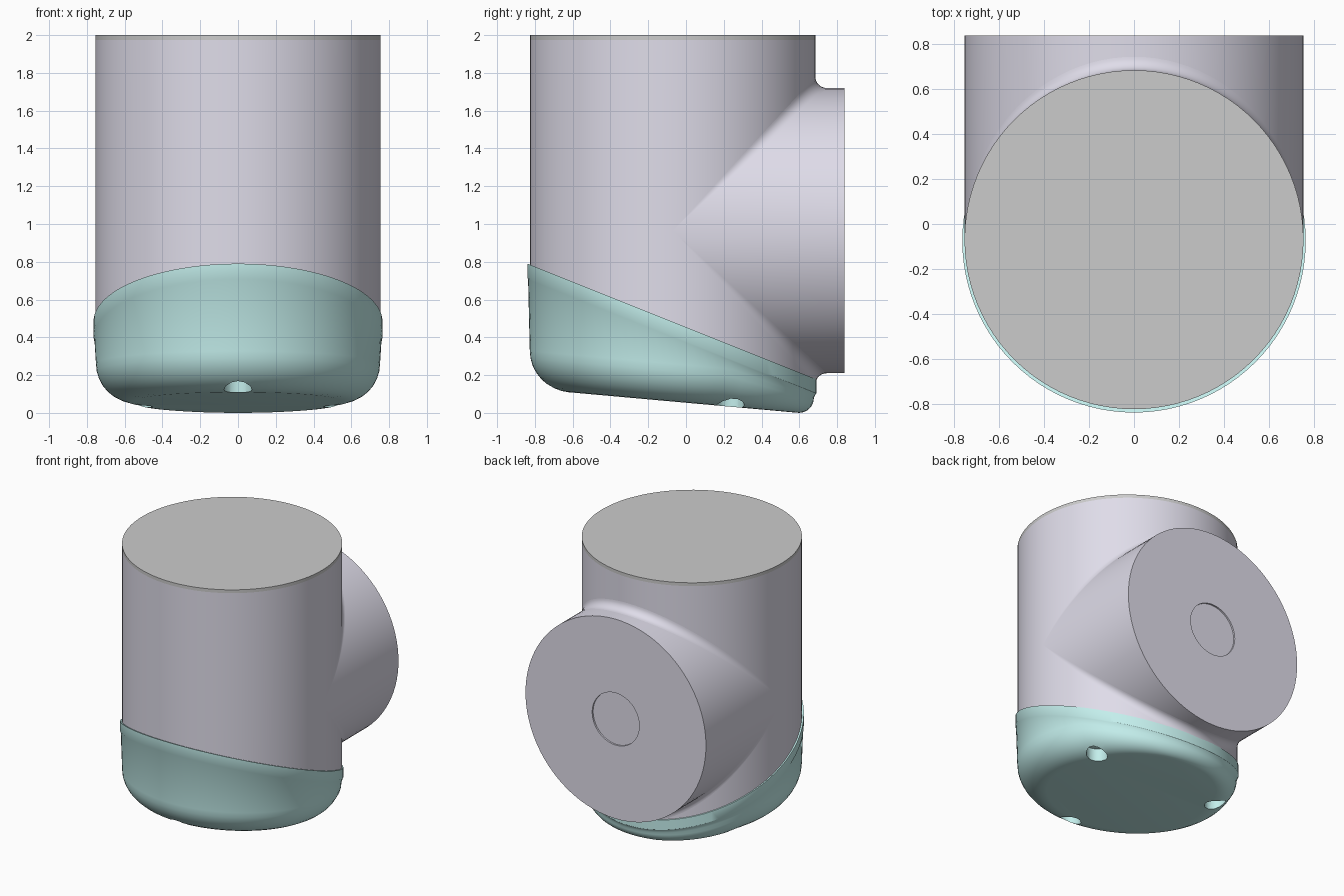
import bpy, bmesh, math
from mathutils import Vector

if "Cube" in bpy.data.objects:
    bpy.data.objects.remove(bpy.data.objects["Cube"])

N = 96            # segments around
R = 0.755         # body and branch radius
YC = -0.07        # body axis
ZC = 0.965        # branch axis
ANG = [2 * math.pi * i / N for i in range(N)]


def material(name, rgb):
    m = bpy.data.materials.new(name)
    m.diffuse_color = (*rgb, 1)
    m.use_nodes = True
    m.node_tree.nodes["Principled BSDF"].inputs["Base Color"].default_value = m.diffuse_color
    return m


LAVENDER = material("lavender", (0.74, 0.72, 0.82))
TEAL = material("teal", (0.55, 0.86, 0.84))


def loft(name, rings, mat=None, start=True, end=True, closed=True, smooth=35):
    """Skin a list of equal-length point rings, with optional end caps."""
    bm = bmesh.new()
    rows = [[bm.verts.new(p) for p in ring] for ring in rings]
    n = len(rings[0])
    for a, b in zip(rows, rows[1:]):
        for i in range(n if closed else n - 1):
            j = (i + 1) % n
            bm.faces.new((a[i], a[j], b[j], b[i]))
    if start:
        bm.faces.new(rows[0][::-1])
    if end:
        bm.faces.new(rows[-1])
    bmesh.ops.remove_doubles(bm, verts=bm.verts, dist=1e-5)
    bmesh.ops.recalc_face_normals(bm, faces=bm.faces)
    me = bpy.data.meshes.new(name)
    bm.to_mesh(me)
    bm.free()
    ob = bpy.data.objects.new(name, me)
    bpy.context.collection.objects.link(ob)
    if mat:
        me.materials.append(mat)
    activate(ob)
    bpy.ops.object.shade_smooth_by_angle(angle=math.radians(smooth))
    return ob


def activate(ob):
    bpy.ops.object.select_all(action='DESELECT')
    ob.select_set(True)
    bpy.context.view_layer.objects.active = ob


def rim_z(y):     # slanted rim plane of the base cup
    return 0.18 - 0.4 * (y - 0.685)


def floor_z(y):   # slightly tilted underside
    return max(0.0, 0.0895 * (0.6 - y))


def ring(r, zfun, yc=YC):
    pts = []
    for a in ANG:
        x, y = r * math.cos(a), yc + r * math.sin(a)
        pts.append((x, y, zfun(y)))
    return pts


# upright body, cut along the slanted rim, and its lid
loft("body", [ring(R, lambda y: rim_z(y) - 0.08), ring(R, lambda y: 1.975)], LAVENDER)
loft("lid", [ring(R, lambda y: 1.975), ring(R, lambda y: 2.0)])


# rear branch, mitred onto the body, with a shallow round recess in its end
def branch_ring(r, y=None):
    return [(r * math.cos(a), YC + abs(r * math.sin(a)) if y is None else y,
             ZC + r * math.sin(a)) for a in ANG]


loft("rear_branch", [branch_ring(R), branch_ring(R, 0.84), branch_ring(0.197, 0.84),
                     branch_ring(0.197, 0.828)], LAVENDER, start=False)

# rolling-ball fillets where the branch meets the body, above and below
FR = 0.06
for side, label in ((1, "upper"), (-1, "lower")):
    rows = []
    for i in range(1, 48):
        t = math.pi * i / 48
        c, s = math.cos(t), math.sin(t)
        ball = Vector((c * (R + FR), s * (R + FR), side * s * (R + FR)))
        d1, d2 = Vector((-c, -s, 0)), Vector((-c, 0, -side * s))
        rows.append([ball + d1.slerp(d2, k / 8) * FR + Vector((0, YC, ZC)) for k in range(9)])
    loft(label + "_fillet", rows, LAVENDER, False, False, closed=False, smooth=60)


# base cup: rim band, drafted wall, rounded edge and tilted floor
CY, CR = -0.075, 0.752


def fillet_size(a):
    y = CY + CR * math.sin(a)
    return min(0.2, 0.85 * (rim_z(y) - 0.09 - floor_z(y)))


def edge_ring(k):
    pts = []
    for a in ANG:
        f = fillet_size(a)
        r = CR - f * (1 - math.cos(k))
        y = CY + r * math.sin(a)
        pts.append((r * math.cos(a), y, floor_z(y) + f * (1 - math.sin(k))))
    return pts


cup_rings = [ring(0.765, rim_z, CY),
             ring(0.765, lambda y: rim_z(y) - 0.075, CY),
             ring(0.761, lambda y: rim_z(y) - 0.082, CY)]
cup_rings += [edge_ring(math.pi / 2 * k / 8) for k in range(9)]
cup = loft("base_cup", cup_rings, TEAL)

# three screw holes in the underside
for k in range(3):
    a = math.radians(-90 + 120 * k)
    hx, hy = 0.61 * math.cos(a), YC + 0.61 * math.sin(a)
    top = floor_z(hy) + 0.1
    cutter = loft("screw_hole_cutter",
                  [[(hx + 0.075 * math.cos(q * math.pi / 6), hy + 0.075 * math.sin(q * math.pi / 6), z)
                    for q in range(12)] for z in (-0.2, top)])
    cutter.hide_render = True
    mod = cup.modifiers.new("screw_hole", 'BOOLEAN')
    mod.operation, mod.solver, mod.object = 'DIFFERENCE', 'EXACT', cutter
    activate(cup)
    bpy.ops.object.modifier_apply(modifier=mod.name)
    bpy.data.objects.remove(cutter)
activate(cup)
bpy.ops.object.shade_smooth_by_angle(angle=math.radians(35))
